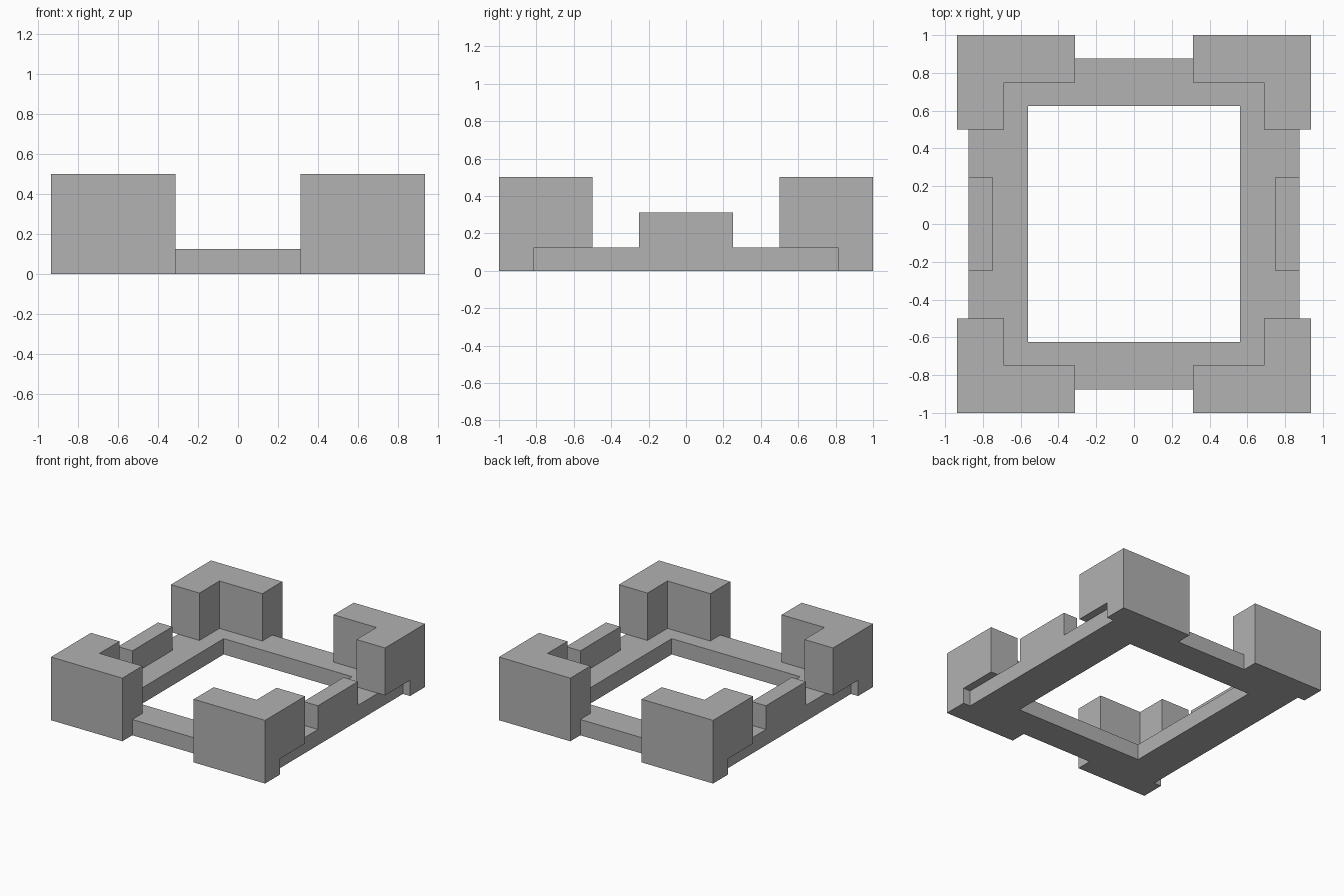
import bpy
import bmesh

cube = bpy.data.objects.get("Cube")
if cube:
    bpy.data.objects.remove(cube, do_unlink=True)

U = 1 / 16  # building unit

stone = bpy.data.materials.new("stone grey")
stone.use_nodes = True
GREY = (0.445, 0.445, 0.445, 1)
stone.diffuse_color = GREY
stone.node_tree.nodes["Principled BSDF"].inputs["Base Color"].default_value = GREY


def mirrored_prism(name, outline, bottom, top):
    """Extrude a quarter plan upward and mirror it across x and y."""
    bm = bmesh.new()
    base = bm.faces.new([bm.verts.new((x * U, y * U, bottom * U)) for x, y in outline])
    result = bmesh.ops.extrude_face_region(bm, geom=[base], use_keep_orig=True)
    raised = [v for v in result["geom"] if isinstance(v, bmesh.types.BMVert)]
    bmesh.ops.translate(bm, verts=raised, vec=(0, 0, (top - bottom) * U))
    bmesh.ops.recalc_face_normals(bm, faces=bm.faces)
    # Open the faces lying on the mirror planes
    seam = [f for f in bm.faces
            if any(all(abs(v.co[axis]) < 1e-5 for v in f.verts) for axis in (0, 1))]
    bmesh.ops.delete(bm, geom=seam, context="FACES")
    mesh = bpy.data.meshes.new(name)
    bm.to_mesh(mesh)
    bm.free()
    mesh.materials.append(stone)
    obj = bpy.data.objects.new(name, mesh)
    bpy.context.collection.objects.link(obj)
    mirror = obj.modifiers.new("Mirror", "MIRROR")
    mirror.use_axis = (True, True, False)
    return obj


# Floor frame with corner feet
mirrored_prism("base_frame", [
    (0, 10), (9, 10), (9, 0), (14, 0), (14, 13),
    (15, 13), (15, 16), (5, 16), (5, 14), (0, 14)], 0, 2)

# Tall L-shaped corner walls, overhanging the sides
mirrored_prism("corner_walls", [
    (5, 12), (11, 12), (11, 8), (15, 8), (15, 16), (5, 16)], 2, 8)

# Low walls in the middle of the two sides
mirrored_prism("side_walls", [(12, 0), (14, 0), (14, 4), (12, 4)], 2, 5)
